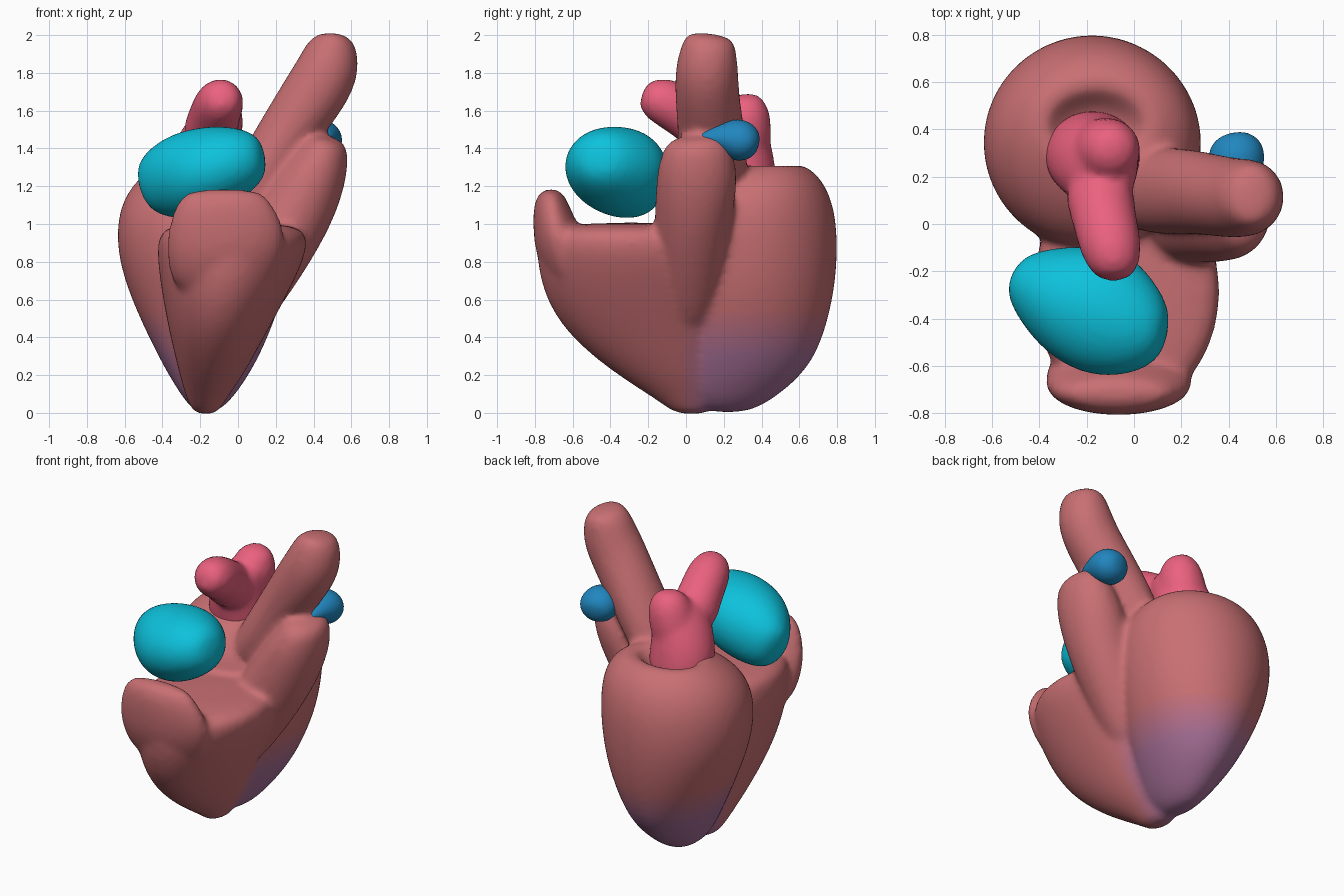
import bpy, bmesh, math
from mathutils import Vector

SIDES = 24


def material(name, rgb):
    m = bpy.data.materials.new(name)
    m.diffuse_color = (*rgb, 1)
    return m


def loft(bm, rings, flat=False, ref=(0, 1, 0)):
    """Closed tube through rings (x, y, z, a[, b]); flat keeps rings horizontal."""
    pts = [Vector(r[:3]) for r in rings]
    loops = []
    for i, r in enumerate(rings):
        d = Vector((0, 0, 1)) if flat else (pts[min(i + 1, len(pts) - 1)] - pts[max(i - 1, 0)]).normalized()
        u = Vector(ref).cross(d).normalized()
        v = d.cross(u)
        a, b = r[3], r[-1]
        loops.append([bm.verts.new(pts[i] + u * a * math.cos(t) + v * b * math.sin(t))
                      for t in (2 * math.pi * k / SIDES for k in range(SIDES))])
    for lo, hi in zip(loops, loops[1:]):
        for k in range(SIDES):
            n = (k + 1) % SIDES
            bm.faces.new((lo[k], lo[n], hi[n], hi[k]))
    bm.faces.new(loops[0][::-1])
    bm.faces.new(loops[-1])


def spans(rows):
    """Ring rows given as z, xmin, xmax, ymin, ymax."""
    return [((x0 + x1) / 2, (y0 + y1) / 2, z, (x1 - x0) / 2, (y1 - y0) / 2)
            for z, x0, x1, y0, y1 in rows]


def organ(name, bm, mats, voxel=0.02, smooth=4):
    """Fuse the overlapping lofts into one smooth skin."""
    bmesh.ops.recalc_face_normals(bm, faces=bm.faces)
    me = bpy.data.meshes.new(name)
    bm.to_mesh(me)
    bm.free()
    ob = bpy.data.objects.new(name, me)
    bpy.context.collection.objects.link(ob)
    ob.modifiers.new("round", 'SUBSURF').levels = 2
    rm = ob.modifiers.new("fuse", 'REMESH')
    rm.mode, rm.voxel_size = 'VOXEL', voxel
    sm = ob.modifiers.new("relax", 'SMOOTH')
    sm.factor, sm.iterations = 0.5, smooth
    dg = bpy.context.evaluated_depsgraph_get()
    done = bpy.data.meshes.new_from_object(ob.evaluated_get(dg))
    ob.modifiers.clear()
    ob.data = done
    done.materials.clear()
    for m in mats:
        done.materials.append(m)
    for p in done.polygons:
        p.use_smooth = True
        p.material_index = 0
    return ob


# Muscle: both ventricles, outflow trunk and great artery
bm = bmesh.new()
loft(bm, spans([                                   # left ventricle
    (0.00, -0.22, -0.12, 0.12, 0.32),
    (0.06, -0.28, -0.04, 0.00, 0.45),
    (0.20, -0.37, 0.06, -0.04, 0.62),
    (0.35, -0.45, 0.14, -0.07, 0.715),
    (0.60, -0.57, 0.24, -0.10, 0.785),
    (0.85, -0.65, 0.285, -0.12, 0.81),
    (1.08, -0.64, 0.295, -0.11, 0.795),
    (1.23, -0.55, 0.24, 0.03, 0.73),
    (1.31, -0.43, 0.12, 0.20, 0.64),
    (1.32, -0.36, 0.04, 0.29, 0.56),
    (1.20, -0.30, -0.03, 0.30, 0.49)]), flat=True)
loft(bm, spans([                                   # right ventricle
    (-0.01, -0.23, -0.11, -0.06, 0.12),
    (0.06, -0.27, -0.07, -0.14, 0.18),
    (0.20, -0.31, 0.03, -0.37, 0.22),
    (0.40, -0.36, 0.14, -0.62, 0.26),
    (0.60, -0.40, 0.25, -0.75, 0.28),
    (0.80, -0.43, 0.35, -0.795, 0.26),
    (0.93, -0.43, 0.38, -0.79, 0.20),
    (1.01, -0.37, 0.31, -0.72, 0.14)]), flat=True)
loft(bm, spans([                                   # raised front lip
    (0.60, -0.33, 0.15, -0.68, -0.45),
    (0.80, -0.38, 0.23, -0.79, -0.50),
    (0.95, -0.38, 0.26, -0.81, -0.55),
    (1.08, -0.34, 0.20, -0.81, -0.61),
    (1.15, -0.30, 0.15, -0.79, -0.64),
    (1.185, -0.23, 0.08, -0.75, -0.68)]), flat=True)
loft(bm, [(-0.06, 0.0, 0.40, 0.14), (0.12, 0.02, 0.75, 0.20),        # outflow trunk
          (0.30, 0.04, 1.05, 0.205), (0.40, 0.06, 1.25, 0.18, 0.22),
          (0.455, 0.06, 1.38, 0.14, 0.19), (0.475, 0.05, 1.47, 0.10, 0.14)])
loft(bm, [(-0.03, 0.14, 1.00, 0.15), (0.10, 0.14, 1.22, 0.15, 0.19),  # great artery
          (0.24, 0.14, 1.45, 0.155, 0.18), (0.40, 0.11, 1.68, 0.175, 0.17),
          (0.48, 0.11, 1.82, 0.17), (0.50, 0.12, 1.94, 0.14, 0.145),
          (0.505, 0.13, 2.01, 0.08, 0.12)])
salmon, plum = (0.58, 0.16, 0.17), (0.38, 0.16, 0.31)
STEPS = 8
shades = [material(f"muscle_{i}", [s + (p - s) * i / STEPS for s, p in zip(salmon, plum)])
          for i in range(STEPS + 1)]
heart = organ("ventricles_and_artery", bm, shades, smooth=8)
for p in heart.data.polygons:                      # purple fade near the apex
    x, y, z = p.center
    fade = min(1, max(0, (0.55 - z) / 0.25)) * min(1, max(0, (y + 0.04) / 0.16))
    p.material_index = round(fade * STEPS)

# Right atrium
bm = bmesh.new()
loft(bm, [(-0.505, -0.21, 1.19, 0.10, 0.07), (-0.44, -0.24, 1.21, 0.18, 0.15),
          (-0.30, -0.31, 1.25, 0.235, 0.24), (-0.14, -0.37, 1.29, 0.235, 0.28),
          (-0.02, -0.43, 1.33, 0.195, 0.235), (0.08, -0.45, 1.35, 0.15, 0.17),
          (0.14, -0.46, 1.36, 0.08, 0.08)])
organ("right_atrium", bm, [material("cyan", (0.004, 0.54, 0.72))])

# Left atrium with two vein lobes
bm = bmesh.new()
loft(bm, [(-0.17, 0.31, 1.10, 0.20, 0.18), (-0.18, 0.29, 1.28, 0.21, 0.19),
          (-0.16, 0.26, 1.44, 0.18, 0.19), (-0.12, 0.24, 1.56, 0.14, 0.18),
          (-0.11, 0.23, 1.62, 0.08, 0.12)], flat=True)
loft(bm, [(-0.16, 0.30, 1.35, 0.15), (-0.11, 0.31, 1.52, 0.145),
          (-0.09, 0.32, 1.63, 0.12), (-0.08, 0.31, 1.69, 0.06)])
loft(bm, [(-0.16, 0.20, 1.43, 0.16), (-0.13, 0.04, 1.56, 0.135),
          (-0.10, -0.09, 1.64, 0.135), (-0.08, -0.18, 1.67, 0.11),
          (-0.08, -0.235, 1.69, 0.06)], ref=(1, 0, 0))
organ("left_atrium", bm, [material("pink", (0.83, 0.12, 0.21))], smooth=8)

# Left atrial appendage
bm = bmesh.new()
loft(bm, [(0.47, 0.06, 1.45, 0.02), (0.45, 0.16, 1.46, 0.065, 0.08),
          (0.435, 0.26, 1.45, 0.12, 0.125), (0.43, 0.34, 1.43, 0.10, 0.115),
          (0.42, 0.385, 1.42, 0.05)], ref=(1, 0, 0))
organ("atrial_appendage", bm, [material("blue", (0.015, 0.24, 0.52))], voxel=0.012, smooth=2)
